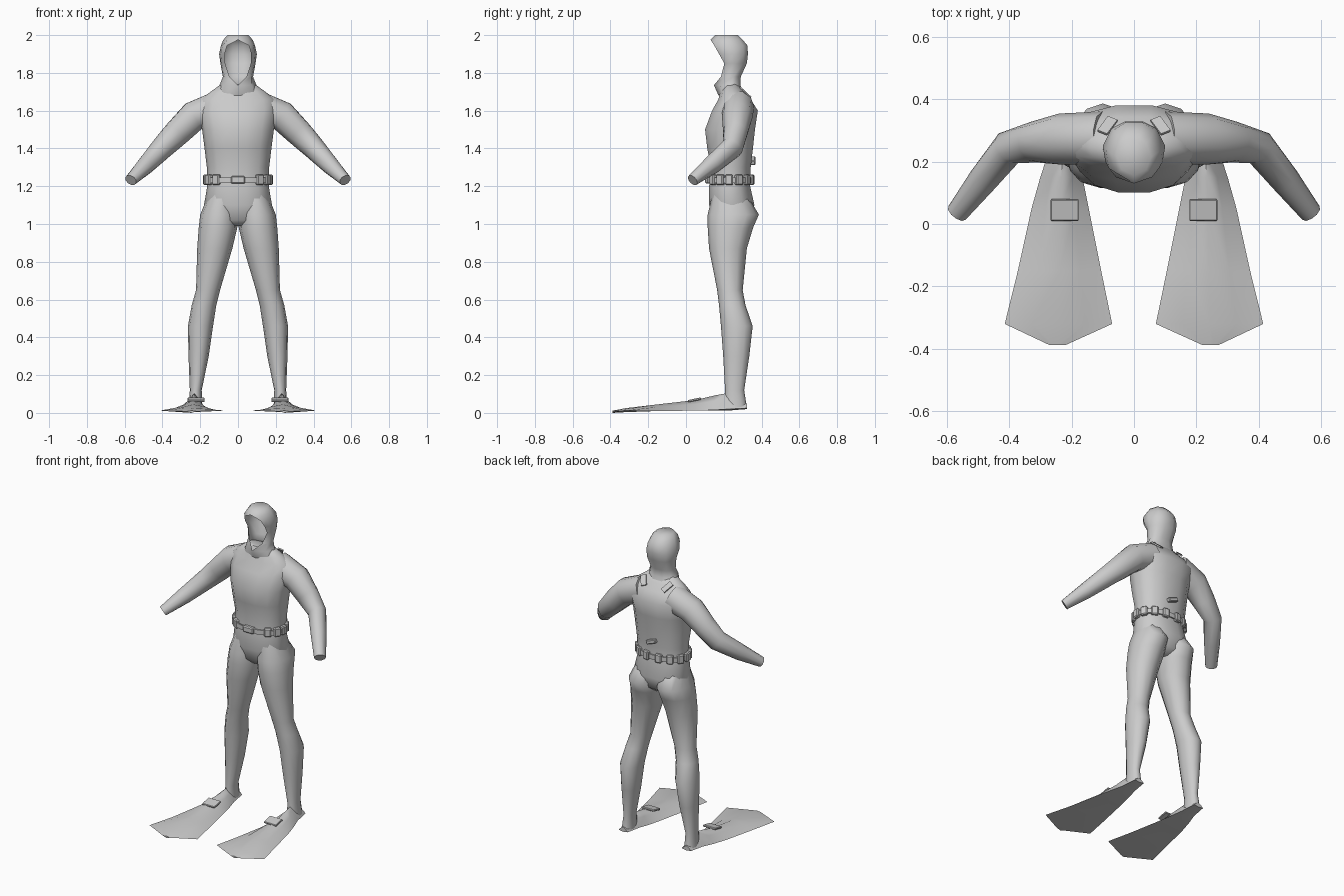
import bpy, bmesh
from math import cos, sin, pi, radians
from mathutils import Vector, Matrix

if "Cube" in bpy.data.objects:
    bpy.data.objects.remove(bpy.data.objects["Cube"])

grey = bpy.data.materials.new("suit grey")
grey.use_nodes = True
grey.diffuse_color = (0.6, 0.6, 0.6, 1)
grey.node_tree.nodes["Principled BSDF"].inputs["Base Color"].default_value = (0.6, 0.6, 0.6, 1)


def finish(name, bm, angle=60):
    bmesh.ops.remove_doubles(bm, verts=bm.verts, dist=0.0005)
    bmesh.ops.recalc_face_normals(bm, faces=bm.faces)
    mesh = bpy.data.meshes.new(name)
    bm.to_mesh(mesh)
    bm.free()
    mesh.materials.append(grey)
    obj = bpy.data.objects.new(name, mesh)
    bpy.context.collection.objects.link(obj)
    bpy.ops.object.select_all(action="DESELECT")
    obj.select_set(True)
    bpy.context.view_layer.objects.active = obj
    bpy.ops.object.shade_smooth_by_angle(angle=radians(angle))
    return obj


def loft(name, rings, side=1, closed=True, caps=(True, True), angle=60):
    """Skin a list of point rings; side -1 mirrors across x."""
    bm = bmesh.new()
    rows = [[bm.verts.new((p[0] * side, p[1], p[2])) for p in r] for r in rings]
    n = len(rows[0])
    for a, b in zip(rows, rows[1:]):
        for i in range(n if closed else n - 1):
            j = (i + 1) % n
            bm.faces.new((a[i], a[j], b[j], b[i]))
    for row, cap in zip((rows[0], rows[-1]), caps):
        if cap:
            bm.faces.new(row)
    return finish(name, bm, angle)


def oval(z, x0, x1, y0, y1, n=14, power=0.88):
    """Rounded horizontal section inside the given bounds."""
    def soft(v):
        return abs(v) ** power * (1 if v > 0 else -1)
    return [((x0 + x1) / 2 + (x1 - x0) / 2 * soft(cos(2 * pi * i / n)),
             (y0 + y1) / 2 + (y1 - y0) / 2 * soft(sin(2 * pi * i / n)), z)
            for i in range(n)]


def box(name, size, matrix, bevel=0.006):
    bm = bmesh.new()
    bmesh.ops.create_cube(bm, size=1, matrix=matrix @ Matrix.Diagonal((*size, 1)))
    if bevel:
        bmesh.ops.bevel(bm, geom=bm.edges[:], offset=bevel, segments=1, affect="EDGES")
    return finish(name, bm, 30)


# Torso: height, half width, front, back
torso = [(0.99, .05, .17, .30), (1.02, .14, .14, .34), (1.1, .18, .12, .365),
         (1.2, .163, .12, .342), (1.3, .165, .13, .345), (1.4, .177, .11, .357),
         (1.5, .19, .098, .368), (1.6, .212, .135, .383), (1.66, .2, .17, .345),
         (1.7, .145, .18, .31), (1.74, .09, .2, .28)]
loft("torso", [oval(z, -w, w, f, b) for z, w, f, b in torso])

# Hood, open at the face: height, rim x, rim y, half width, side y, back y
hood = [(1.68, 0, .172, .13, .25, .315), (1.735, 0, .148, .098, .24, .288),
        (1.78, .045, .185, .08, .25, .29), (1.85, .068, .203, .093, .26, .322),
        (1.9, .07, .175, .1, .25, .328), (1.945, .058, .15, .09, .24, .325),
        (1.975, 0, .13, .078, .23, .3), (2.0, 0, .155, .055, .215, .275)]
rings = []
for z, rx, ry, w, sy, by in hood:
    half = [(rx, ry), (rx + (w - rx) * .72, ry + (sy - ry) * .33), (w, sy),
            (w * .72, sy + (by - sy) * .72), (w * .3, by)]
    rings.append([(x, y, z) for x, y in half] + [(-x, y, z) for x, y in reversed(half)])
loft("hood", rings, closed=False, caps=(False, True))

# Limbs and fins
leg = [(1.16, .01, .155, .14, .32), (1.05, 0, .2, .115, .386), (.98, .004, .208, .115, .355),
       (.87, .03, .216, .122, .322), (.65, .095, .222, .165, .3), (.57, .115, .245, .175, .315),
       (.46, .132, .265, .185, .353), (.3, .155, .262, .197, .335), (.12, .192, .255, .207, .308),
       (.03, .19, .262, .2, .322)]
arm = [((.1, .275, 1.62), .085, .09), ((.235, .272, 1.57), .082, .083),
       ((.32, .262, 1.485), .066, .073), ((.4, .245, 1.405), .056, .062),
       ((.485, .14, 1.315), .047, .05), ((.567, .035, 1.232), .035, .031)]
# Fin: y, inner x, outer x, edge height, ridge height, underside height
fin = [(.322, .195, .262, .025, .05, .02), (.22, .182, .277, .02, .105, .012),
       (.15, .165, .3, .015, .092, .012), (.05, .145, .328, .012, .068, .012),
       (-.15, .105, .372, .01, .045, .012), (-.32, .07, .414, .012, .025, .004),
       (-.388, .22, .27, .008, .012, 0)]
for side, word in ((1, "left"), (-1, "right")):
    loft(word + "_leg", [oval(*r, n=12, power=.95) for r in leg], side)

    centres = [Vector(c) for c, _, _ in arm]
    rings = []
    for i, (c, across, tall) in enumerate(arm):
        path = (centres[min(i + 1, len(arm) - 1)] - centres[max(i - 1, 0)]).normalized()
        u = path.cross(Vector((0, 0, 1))).normalized()
        v = u.cross(path)
        rings.append([centres[i] + u * across * cos(k * pi / 5) + v * tall * sin(k * pi / 5)
                      for k in range(10)])
    loft(word + "_arm", rings, side)

    rings = []
    for y, x0, x1, ze, zt, zb in fin:
        mid, q = (x0 + x1) / 2, (x1 - x0) / 4
        zq = ze + (zt - ze) * .62
        rings.append([(x0, y, ze), (mid - q, y, zq), (mid, y, zt), (mid + q, y, zq),
                      (x1, y, ze), (mid, y, zb)])
    loft(word + "_fin", rings, side, angle=70)

    # Strap plate over the toes
    box(word + "_toe_plate", (.09, .07, .012),
        Matrix.Translation((.222 * side, .045, .069)) @ Matrix.Rotation(.2, 4, "X"), .003)

    # Loose shoulder strap patch
    box(word + "_shoulder_patch", (.035, .07, .008),
        Matrix.Translation((.085 * side, .315, 1.697)) @ Matrix.Rotation(-.75, 4, "X")
        @ Matrix.Rotation(.5 * side, 4, "Z"), 0)

# Belt with weights spaced around the waist
belt = [(1.217, 0), (1.217, .008), (1.247, .008), (1.247, 0)]
loft("belt", [oval(z, -.164 - g, .164 + g, .118 - g, .344 + g, n=20) for z, g in belt],
     caps=(False, False))
for deg in (-90, -48, -25, -2, 24, 50, 75, 105, 130, 156, 182, 205, 228):
    a = radians(deg)
    spot = Vector((.17 * cos(a), .232 + .117 * sin(a), 1.234))
    turn = Vector((cos(a) / .17, sin(a) / .117, 0)).to_track_quat("X", "Z")
    width = .075 if deg == -90 else .042
    box("belt_weight", (.028, width, .04 if deg == -90 else .056),
        Matrix.Translation(spot) @ turn.to_matrix().to_4x4())

# Small buckle on the lower back
box("back_buckle", (.07, .03, .025),
    Matrix.Translation((0, .352, 1.335)) @ Matrix.Rotation(.35, 4, "Y"), .004)
